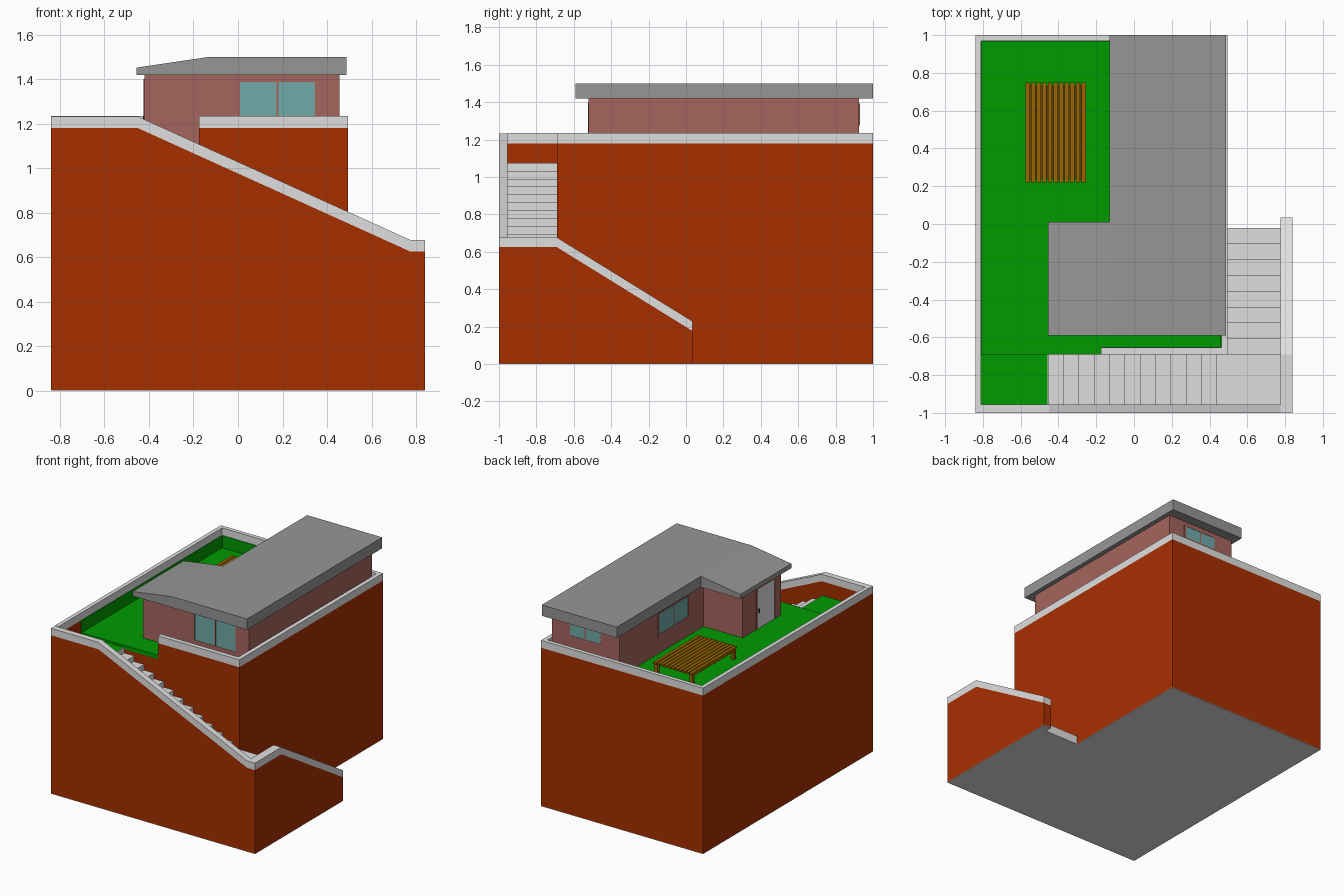
import bpy, bmesh
from mathutils import Vector

cube = bpy.data.objects.get("Cube")
if cube:
    bpy.data.objects.remove(cube, do_unlink=True)


def material(name, r, g, b):
    m = bpy.data.materials.new(name)
    m.use_nodes = True
    m.diffuse_color = (r, g, b, 1)
    m.node_tree.nodes["Principled BSDF"].inputs["Base Color"].default_value = (r, g, b, 1)
    return m


BRICK = material("brick_brown", 0.39, 0.028, 0)
CONCRETE = material("concrete", 0.74, 0.74, 0.74)
GRASS = material("grass_green", 0, 0.325, 0)
PLASTER = material("pink_plaster", 0.38, 0.13, 0.11)
ROOF = material("roof_grey", 0.305, 0.305, 0.305)
GLASS = material("window_glass", 0.165, 0.4, 0.39)
WOOD = material("wood", 0.32, 0.13, 0)
DARK_WOOD = material("dark_wood", 0.1, 0.045, 0.002)
BLACK = material("black_metal", 0.01, 0.01, 0.01)


def prism(name, points, axis, start, end, mat):
    """Extrude a profile along an axis; points are the two other coordinates in xyz order."""
    bm = bmesh.new()

    def place(p, d):
        c = list(p)
        c.insert("xyz".index(axis), d)
        return Vector(c)

    face = bm.faces.new([bm.verts.new(place(p, start)) for p in points])
    out = bmesh.ops.extrude_face_region(bm, geom=[face])
    shift = place((0, 0), end - start)
    bmesh.ops.translate(bm, vec=shift, verts=[v for v in out["geom"] if isinstance(v, bmesh.types.BMVert)])
    bmesh.ops.recalc_face_normals(bm, faces=bm.faces)
    mesh = bpy.data.meshes.new(name)
    bm.to_mesh(mesh)
    bm.free()
    mesh.materials.append(mat)
    ob = bpy.data.objects.new(name, mesh)
    bpy.context.collection.objects.link(ob)
    return ob


def box(name, x, y, z, mat):
    return prism(name, [(x[0], y[0]), (x[1], y[0]), (x[1], y[1]), (x[0], y[1])], "z", z[0], z[1], mat)


# Main levels and plan lines
LEFT, RIGHT, OUTER = -0.84, 0.494, 0.84
FRONT, STAIR_FRONT, TERRACE_FRONT = -1.0, -0.955, -0.69
LAWN, LOW_LAWN, WALL_TOP, CAP = 1.09, 1.075, 1.18, 0.055
LANDING, SOIL, BASE = 0.57, 1.06, 0.004
IN_L, IN_R, IN_B = -0.81, 0.462, 0.97
STAIR_TOP_X, SIDE_IN, SIDE_END = -0.453, 0.775, 0.035
PARAPET_X, PARAPET_Y = -0.175, -0.655

# Terrace body and lawns
box("terrace_body", (IN_L, IN_R), (TERRACE_FRONT, IN_B), (BASE, SOIL), BRICK)
prism("main_lawn", [(IN_L, TERRACE_FRONT), (PARAPET_X, TERRACE_FRONT), (PARAPET_X, PARAPET_Y),
                    (IN_R, PARAPET_Y), (IN_R, IN_B), (IN_L, IN_B)], "z", SOIL, LAWN, GRASS)
box("front_ground", (IN_L, STAIR_TOP_X - 0.004), (STAIR_FRONT, TERRACE_FRONT), (BASE, 1.05), BRICK)
box("front_lawn", (IN_L, STAIR_TOP_X - 0.004), (STAIR_FRONT, TERRACE_FRONT), (1.05, LOW_LAWN), GRASS)

# Concrete base under the whole plan
box("base_terrace", (LEFT, RIGHT), (FRONT, 1), (0, BASE), CONCRETE)
box("base_stairs", (RIGHT, SIDE_IN), (FRONT, -0.02), (0, BASE), CONCRETE)
box("base_side_wall", (SIDE_IN, OUTER), (FRONT, SIDE_END), (0, BASE), CONCRETE)

# Straight retaining walls with concrete coping
for name, x, y, low in (
        ("left_wall", (LEFT, IN_L), (STAIR_FRONT, 1), BASE),
        ("back_wall", (IN_L, IN_R), (IN_B, 1), BASE),
        ("right_wall", (IN_R, RIGHT), (TERRACE_FRONT, 1), BASE),
        ("front_parapet", (PARAPET_X, IN_R), (TERRACE_FRONT, PARAPET_Y), SOIL)):
    box(name, x, y, (low, WALL_TOP), BRICK)
    box(name + "_coping", x, y, (WALL_TOP, WALL_TOP + CAP), CONCRETE)

# Grass lining on the inside of the yard walls
T = 0.004
for name, x, y in (
        ("left_lining", (IN_L, IN_L + T), (TERRACE_FRONT, IN_B)),
        ("back_lining", (IN_L, IN_R), (IN_B - T, IN_B)),
        ("right_lining", (IN_R - T, IN_R), (PARAPET_Y, IN_B)),
        ("front_lining", (PARAPET_X, IN_R), (PARAPET_Y, PARAPET_Y + T))):
    box(name, x, y, (LAWN, WALL_TOP), GRASS)


# Sloping walls beside the stairs
def sloped_wall(name, line, axis, start, end):
    body = [(line[0][0], BASE)] + line + [(line[-1][0], BASE)]
    prism(name, body, axis, start, end, BRICK)
    cap = line + [(a, h + 0.052) for a, h in reversed(line)]
    prism(name + "_coping", cap, axis, start, end, CONCRETE)


sloped_wall("front_wall", [(LEFT, WALL_TOP), (-0.45, WALL_TOP), (0.775, 0.625), (OUTER, 0.625)],
            "y", FRONT, STAIR_FRONT)
sloped_wall("side_wall", [(STAIR_FRONT, 0.625), (TERRACE_FRONT, 0.625), (SIDE_END, 0.177)],
            "x", SIDE_IN, OUTER)


# Stairs
def flight(name, first, last, low, high, risers, axis, start, end):
    run, rise = (last - first) / (risers - 1), (high - low) / risers
    pts = [(first, BASE)]
    for i in range(risers - 1):
        z = low + rise * (i + 1)
        pts += [(first + run * i, z), (first + run * (i + 1), z)]
    pts.append((last, BASE))
    prism(name, pts, axis, start, end, CONCRETE)


flight("lower_stairs", -0.02, TERRACE_FRONT, 0, LANDING, 9, "x", RIGHT, SIDE_IN)
flight("upper_stairs", 0.44, STAIR_TOP_X, LANDING, LOW_LAWN, 12, "y", STAIR_FRONT, TERRACE_FRONT)
box("top_riser", (STAIR_TOP_X - 0.004, STAIR_TOP_X), (STAIR_FRONT, TERRACE_FRONT), (BASE, LOW_LAWN), CONCRETE)
box("landing", (0.44, SIDE_IN), (STAIR_FRONT, TERRACE_FRONT), (BASE, LANDING), CONCRETE)

# House
WX, EX, SY, NY = -0.42, 0.455, -0.52, 0.925
WING_X, WING_Y = -0.1, -0.065
EAVE, ROOF_R, ROOF_F = 1.419, 0.488, -0.59
prism("house_walls", [(WX, SY), (EX, SY), (EX, NY), (WING_X, NY), (WING_X, WING_Y), (WX, WING_Y)],
      "z", LAWN, 1.43, PLASTER)
box("main_roof", (-0.13, ROOF_R), (ROOF_F, 1), (EAVE, 1.5), ROOF)
prism("porch_roof", [(-0.455, EAVE), (-0.13, EAVE), (-0.13, 1.5), (-0.455, 1.452)], "y", ROOF_F, 0.01, ROOF)


# Windows and door; side is the wall axis, out is the outward sign
def on_wall(name, side, out, wall, u, z, depth, mat):
    d = sorted((wall, wall + out * depth))
    if side == "x":
        box(name, d, u, z, mat)
    else:
        box(name, u, d, z, mat)


def window(name, side, out, wall, u, z):
    mid, f = (u[0] + u[1]) / 2, 0.02
    for part, uu in (("pane_a", (u[0] + f, mid - 0.005)), ("pane_b", (mid + 0.005, u[1] - f))):
        on_wall(name + "_" + part, side, out, wall, uu, (z[0] + f, z[1] - 0.008), 0.002, GLASS)
    for part, uu, zz in (
            ("sill", u, (z[0], z[0] + f)), ("head", u, (z[1] - 0.008, z[1])),
            ("jamb_a", (u[0], u[0] + f), z), ("jamb_b", (u[1] - f, u[1]), z),
            ("mullion", (mid - 0.005, mid + 0.005), z)):
        on_wall(name + "_" + part, side, out, wall, uu, zz, 0.004, PLASTER)


window("front_window", "y", -1, SY, (-0.01, 0.365), (1.17, 1.395))
window("back_window", "y", 1, NY, (0.035, 0.325), (1.275, 1.392))
window("yard_window", "x", -1, WING_X, (0.1, 0.48), (1.215, 1.392))

on_wall("door", "x", -1, WX, (-0.44, -0.24), (LAWN, 1.385), 0.002, CONCRETE)
for part, u, z in (("post_a", (-0.455, -0.44), (LAWN, 1.4)), ("post_b", (-0.24, -0.225), (LAWN, 1.4)),
                   ("head", (-0.44, -0.24), (1.385, 1.4))):
    on_wall("door_frame_" + part, "x", -1, WX, u, z, 0.004, PLASTER)
on_wall("door_handle", "x", -1, WX, (-0.265, -0.25), (1.205, 1.235), 0.006, BLACK)

# Slatted garden table
TX, TY, TOP = (-0.575, -0.255), (0.22, 0.75), 1.178
SLATS, GAP, DECK = 11, 0.006, 0.014
pitch = (TX[1] - TX[0] + GAP) / SLATS
for i in range(SLATS):
    x = TX[0] + pitch * i
    box("table_slat", (x, x + pitch - GAP), TY, (TOP - DECK, TOP), WOOD)
box("table_underboard", (TX[0] + 0.02, TX[1] - 0.02), (TY[0] + 0.02, TY[1] - 0.02),
    (TOP - DECK - 0.006, TOP - DECK), DARK_WOOD)
for x in (TX[0] + 0.005, TX[1] - 0.02):
    box("table_side_rail", (x, x + 0.015), (TY[0] + 0.02, TY[1] - 0.02), (TOP - 0.03, TOP - DECK), WOOD)
for x in (TX[0] + 0.003, TX[1] - 0.028):
    for y in (TY[0] + 0.008, TY[1] - 0.033):
        box("table_leg", (x, x + 0.025), (y, y + 0.025), (LAWN, TOP - DECK), WOOD)
